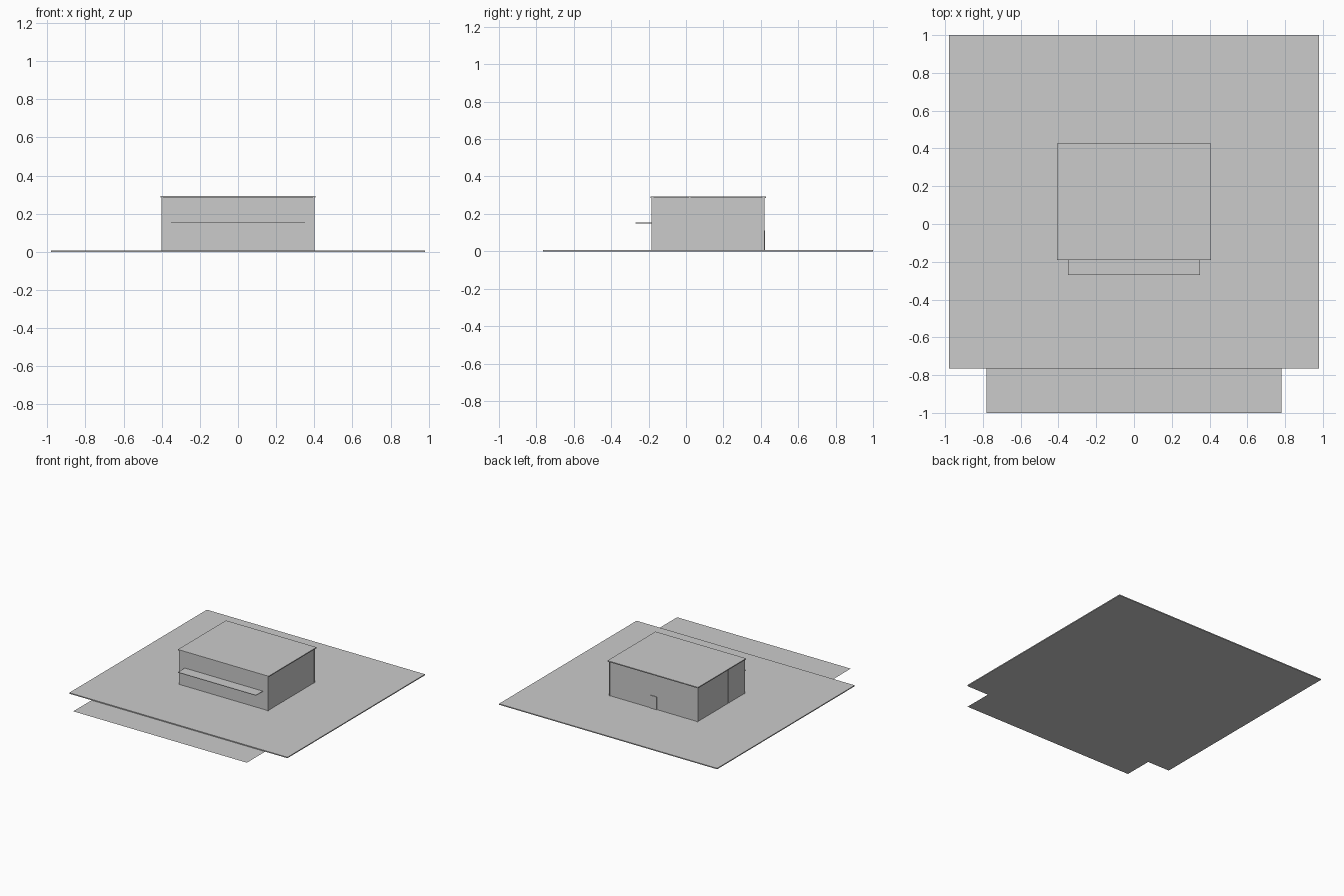
import bpy
import bmesh
from mathutils import Vector

if "Cube" in bpy.data.objects:
    bpy.data.objects.remove(bpy.data.objects["Cube"])


def box(name, lo, hi):
    """Axis-aligned box between two corners."""
    lo, hi = Vector(lo), Vector(hi)
    bm = bmesh.new()
    bmesh.ops.create_cube(bm, size=1)
    bmesh.ops.scale(bm, vec=hi - lo, verts=bm.verts)
    bmesh.ops.translate(bm, vec=(lo + hi) / 2, verts=bm.verts)
    mesh = bpy.data.meshes.new(name)
    bm.to_mesh(mesh)
    bm.free()
    ob = bpy.data.objects.new(name, mesh)
    bpy.context.collection.objects.link(ob)
    return ob


G = 0.008            # top of the paved lot
TOP = 0.285          # underside of the roof
X, Y0, Y1 = 0.397, -0.182, 0.417   # wall faces
P = 0.003            # how far the posts stand out

# Paved lot and the flat street strip in front of it
box("lot_slab", (-0.98, -0.765, 0), (0.98, 1.0, G))
bpy.ops.mesh.primitive_plane_add(size=1, location=(0, -0.8825, 0))
street = bpy.context.object
street.name = "street_strip"
for v in street.data.vertices:
    v.co.x *= 1.56
    v.co.y *= 0.235

# Main building, roof and front canopy
box("building_walls", (-X, Y0, G), (X, Y1, TOP))
box("roof_slab", (-0.407, -0.19, TOP), (0.407, 0.427, 0.293))
box("front_canopy", (-0.35, -0.27, 0.15), (0.35, Y0, 0.154))

# Thin wall posts: corners, mid-sides and along the back
W = 0.005
for side, s in (("left", -1), ("right", 1)):
    xs = sorted((s * (X - W), s * (X + P)))
    for part, y in (("front", Y0 + W - P), ("middle", 0.02), ("back", Y1 - W + P)):
        box(f"{side}_{part}_post", (xs[0], y - W, G), (xs[1], y + W, TOP))
for i, x in enumerate((-0.28, -0.005)):
    box(f"back_post_{i + 1}", (x - W, Y1 - W, G), (x + W, Y1 + P, TOP))

# Rear door
box("back_door", (-0.03, Y1 - W, G), (0.03, Y1 + 0.005, 0.112))
